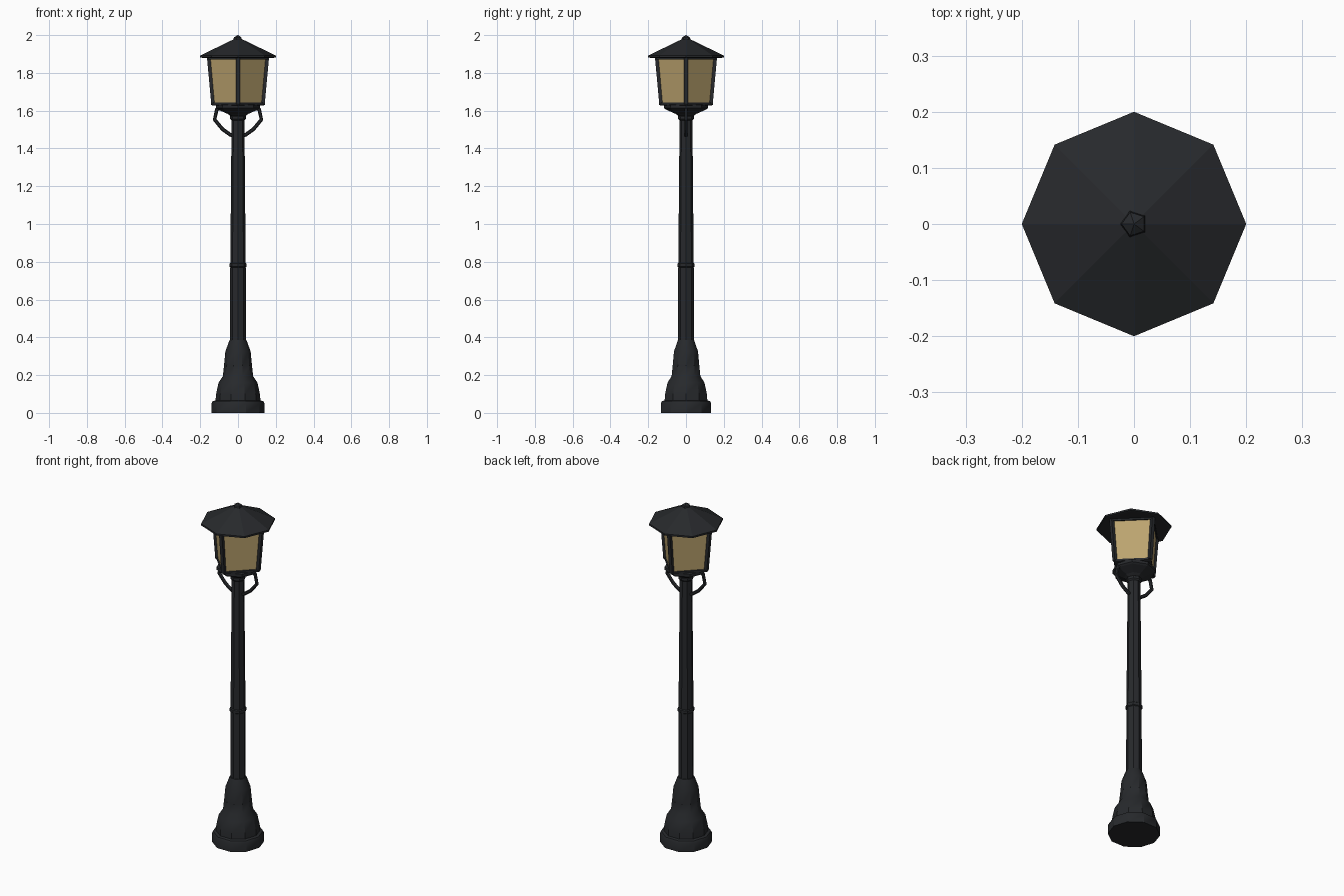
import bpy, bmesh, math
from mathutils import Vector

if "Cube" in bpy.data.objects:
    bpy.data.objects.remove(bpy.data.objects["Cube"])


def material(name, rgb):
    m = bpy.data.materials.new(name)
    m.diffuse_color = (*rgb, 1)
    m.use_nodes = True
    m.node_tree.nodes["Principled BSDF"].inputs["Base Color"].default_value = m.diffuse_color
    return m


IRON = material("dark_iron", (0.02, 0.022, 0.025))
GLASS = material("amber_glass", (0.50, 0.37, 0.16))


def finish(name, bm, mat, smooth=None):
    bmesh.ops.recalc_face_normals(bm, faces=bm.faces)
    me = bpy.data.meshes.new(name)
    bm.to_mesh(me)
    bm.free()
    me.materials.append(mat)
    ob = bpy.data.objects.new(name, me)
    bpy.context.collection.objects.link(ob)
    if smooth:
        bpy.ops.object.select_all(action='DESELECT')
        ob.select_set(True)
        bpy.context.view_layer.objects.active = ob
        bpy.ops.object.shade_smooth_by_angle(angle=math.radians(smooth))
    return ob


def lathe(name, profile, sides, mat=IRON, turn=0.0, smooth=None):
    """Closed turned shape from (radius, z) points."""
    bm = bmesh.new()
    rings = []
    for r, z in profile:
        rings.append([bm.verts.new((r * math.cos(turn + math.tau * i / sides),
                                    r * math.sin(turn + math.tau * i / sides), z))
                      for i in range(sides)])
    for a, b in zip(rings, rings[1:]):
        for i in range(sides):
            j = (i + 1) % sides
            bm.faces.new((a[i], a[j], b[j], b[i]))
    bm.faces.new(rings[0][::-1])
    bm.faces.new(rings[-1])
    return finish(name, bm, mat, smooth)


def bar(name, a, b, w):
    """Square bar between two points."""
    a, b = Vector(a), Vector(b)
    d = b - a
    bm = bmesh.new()
    bmesh.ops.create_cube(bm, size=1)
    bmesh.ops.scale(bm, vec=(w, w, d.length), verts=bm.verts)
    bmesh.ops.transform(bm, matrix=d.to_track_quat('Z', 'Y').to_matrix().to_4x4(), verts=bm.verts)
    bmesh.ops.translate(bm, vec=(a + b) / 2, verts=bm.verts)
    return finish(name, bm, IRON)


def bracket(name, side):
    """Bent scroll arm swept along a path in the xz plane."""
    path = [(0.025, 1.468), (0.04, 1.472), (0.082, 1.502), (0.124, 1.553),
            (0.112, 1.607), (0.085, 1.613)]
    pts = [Vector((x, 0, z)) for x, z in path]
    bm = bmesh.new()
    rings = []
    for i, p in enumerate(pts):
        t = (pts[min(i + 1, len(pts) - 1)] - pts[max(i - 1, 0)]).normalized()
        n = Vector((-t.z, 0, t.x))
        ring = []
        for k in range(6):
            ang = math.tau * k / 6
            q = p + 0.01 * (n * math.cos(ang) + Vector((0, 1, 0)) * math.sin(ang))
            ring.append(bm.verts.new((side * q.x, q.y, q.z)))
        rings.append(ring)
    for a, b in zip(rings, rings[1:]):
        for k in range(6):
            j = (k + 1) % 6
            bm.faces.new((a[k], a[j], b[j], b[k]))
    bm.faces.new(rings[0])
    bm.faces.new(rings[-1])
    finish(name, bm, IRON)


# Base and post
lathe("base", [(0.14, 0), (0.14, 0.05), (0.134, 0.062), (0.119, 0.066), (0.116, 0.10),
               (0.103, 0.16), (0.08, 0.195), (0.074, 0.25), (0.067, 0.325),
               (0.045, 0.385), (0.03, 0.388)], 10, smooth=35)
lathe("post", [(0.042, 0.37), (0.041, 0.78), (0.037, 1.2), (0.034, 1.58)], 8)
lathe("post_ring", [(0.038, 0.768), (0.046, 0.774), (0.046, 0.79), (0.038, 0.797)], 8)
lathe("collar", [(0.034, 1.548), (0.042, 1.556), (0.042, 1.57), (0.034, 1.578)], 8)

# Cup and scroll arms under the lantern
lathe("cup", [(0.04, 1.572), (0.055, 1.583), (0.107, 1.606), (0.116, 1.613),
              (0.116, 1.63), (0.10, 1.634)], 8)
bracket("right_arm", 1)
bracket("left_arm", -1)

# Lantern box, corners on the axes
lathe("lantern_floor", [(0.13, 1.627), (0.142, 1.63), (0.142, 1.642), (0.13, 1.645)], 4)
lathe("glass_panes", [(0.134, 1.64), (0.156, 1.885)], 4, GLASS)
for i in range(4):
    c, s = math.cos(i * math.pi / 2), math.sin(i * math.pi / 2)
    c2, s2 = -s, c
    bar(f"corner_bar_{i + 1}", (0.132 * c, 0.132 * s, 1.635), (0.155 * c, 0.155 * s, 1.885), 0.019)
    bar(f"top_rail_{i + 1}", (0.155 * c, 0.155 * s, 1.877), (0.155 * c2, 0.155 * s2, 1.877), 0.014)

# Roof and finial
lathe("roof", [(0.19, 1.88), (0.2, 1.882), (0.2, 1.892), (0.012, 1.983)], 8)
lathe("finial", [(0.014, 1.96), (0.025, 1.975), (0.022, 1.988), (0.001, 2.0)], 5, turn=math.pi)
